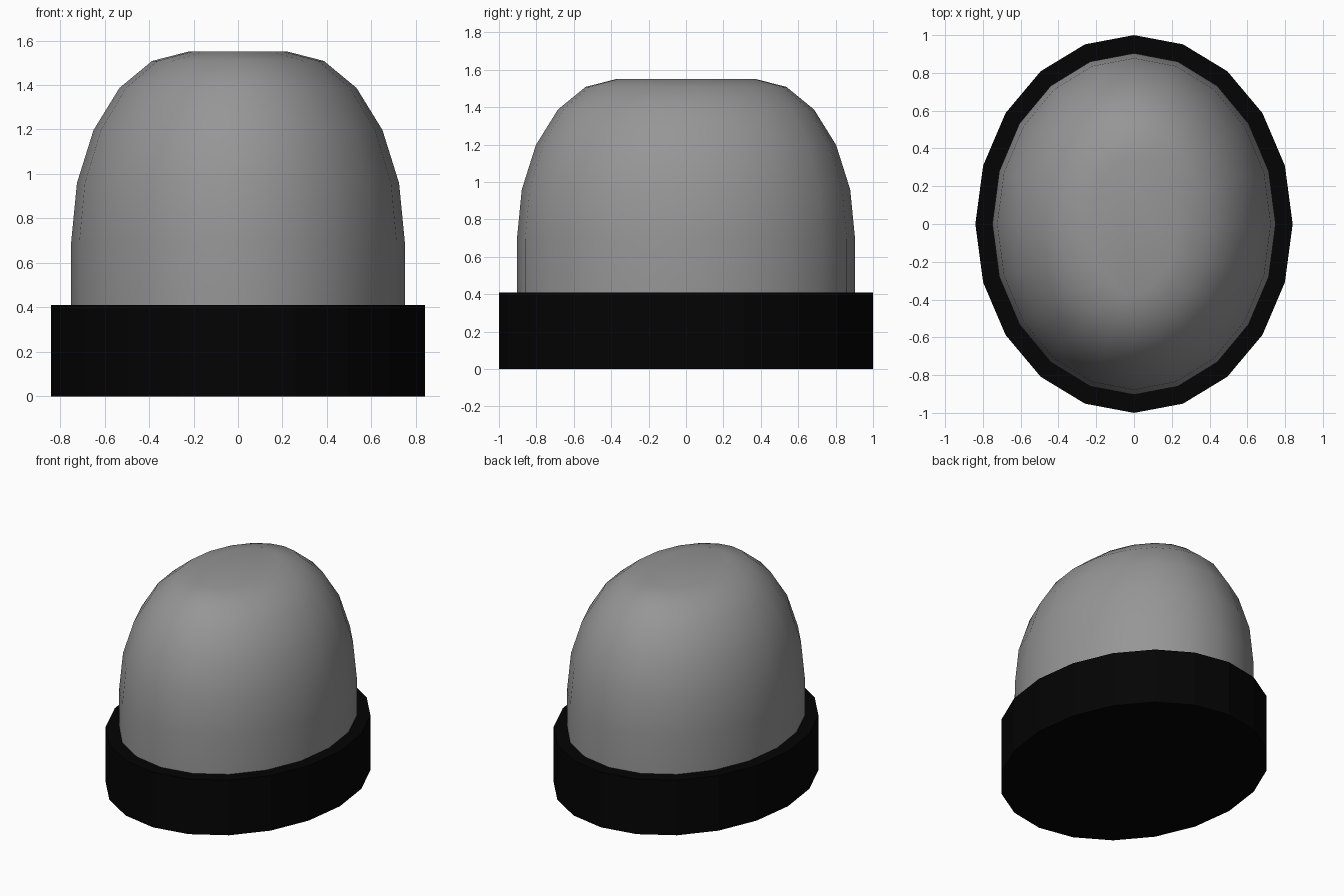
import bpy, bmesh, math
from mathutils import Matrix

if "Cube" in bpy.data.objects:
    bpy.data.objects.remove(bpy.data.objects["Cube"])

SIDES = 20


def oval_prism(bm, rx, ry, z0, z1):
    """Closed 20-sided elliptical prism with points on the x and y axes."""
    def ring(z):
        return [bm.verts.new((rx * math.cos(2 * math.pi * i / SIDES),
                              ry * math.sin(2 * math.pi * i / SIDES), z))
                for i in range(SIDES)]
    low, high = ring(z0), ring(z1)
    bm.faces.new(low[::-1])
    top = bm.faces.new(high)
    for i in range(SIDES):
        j = (i + 1) % SIDES
        bm.faces.new((low[i], low[j], high[j], high[i]))
    return top


def make_object(name, bm, colour_name, value):
    bmesh.ops.recalc_face_normals(bm, faces=bm.faces)
    mesh = bpy.data.meshes.new(name)
    bm.to_mesh(mesh)
    bm.free()
    mat = bpy.data.materials.new(colour_name)
    mat.diffuse_color = (value, value, value, 1)
    mat.use_nodes = True
    mat.node_tree.nodes["Principled BSDF"].inputs["Base Color"].default_value = mat.diffuse_color
    mesh.materials.append(mat)
    obj = bpy.data.objects.new(name, mesh)
    bpy.context.collection.objects.link(obj)
    return obj


# Black oval base
bm = bmesh.new()
oval_prism(bm, 0.84, 1.0, 0.0, 0.41)
make_object("base", bm, "black", 0.001)

# Grey dome: round the top rim, then stretch the rounding upwards
stretch = 0.86 / 0.525
bm = bmesh.new()
top = oval_prism(bm, 0.75, 0.904, 0.40 / stretch, 1.55 / stretch)
bmesh.ops.bevel(bm, geom=list(top.edges), offset=0.522, offset_type='OFFSET',
                segments=5, profile=0.5, affect='EDGES', clamp_overlap=False)
bmesh.ops.transform(bm, matrix=Matrix.Diagonal((1, 1, stretch, 1)), verts=bm.verts)
dome = make_object("dome", bm, "dark_grey", 0.305)

bpy.context.view_layer.objects.active = dome
dome.select_set(True)
bpy.ops.object.shade_smooth_by_angle(angle=math.radians(40))
